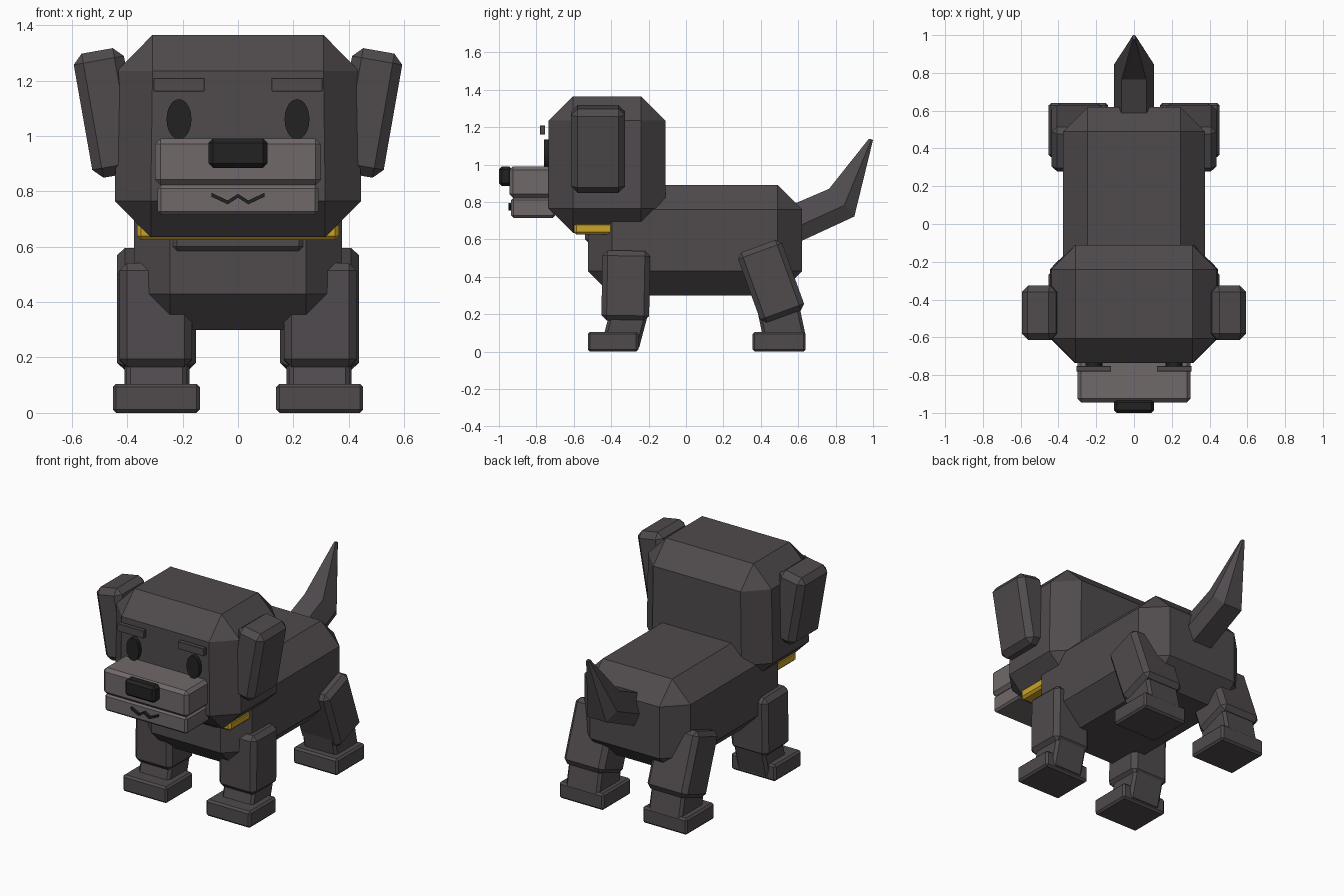
import bpy, bmesh, math
from mathutils import Matrix, Vector

if "Cube" in bpy.data.objects:
    bpy.data.objects.remove(bpy.data.objects["Cube"])


def material(name, colour):
    m = bpy.data.materials.new(name)
    m.diffuse_color = (*colour, 1)
    m.use_nodes = True
    m.node_tree.nodes["Principled BSDF"].inputs["Base Color"].default_value = m.diffuse_color
    return m


FUR = material("dark grey fur", (0.080, 0.070, 0.075))
MUZZLE = material("light grey muzzle", (0.162, 0.138, 0.142))
BLACK = material("black", (0.016, 0.016, 0.016))
GOLD = material("gold", (0.60, 0.37, 0.02))


def finish(name, bm, mat):
    bmesh.ops.recalc_face_normals(bm, faces=bm.faces)
    me = bpy.data.meshes.new(name)
    bm.to_mesh(me)
    bm.free()
    me.materials.append(mat)
    ob = bpy.data.objects.new(name, me)
    bpy.context.collection.objects.link(ob)
    return ob


def block(name, mat, centre, size, bevel, rot=(0, 0), taper=1.0):
    """Chamfered box; rot = degrees about x and y, taper = top width factor."""
    bm = bmesh.new()
    bmesh.ops.create_cube(bm, size=1)
    bmesh.ops.scale(bm, vec=size, verts=bm.verts)
    bmesh.ops.bevel(bm, geom=bm.edges[:], offset=bevel, segments=1,
                    affect='EDGES', clamp_overlap=True)
    for v in bm.verts:
        if v.co.z > 0:
            v.co.x *= taper
    m = (Matrix.Translation(centre) @ Matrix.Rotation(math.radians(rot[1]), 4, 'Y')
         @ Matrix.Rotation(math.radians(rot[0]), 4, 'X'))
    bmesh.ops.transform(bm, matrix=m, verts=bm.verts)
    return finish(name, bm, mat)


def span(name, mat, x, y, z, bevel, **kw):
    """Chamfered box given by its limits on each axis."""
    lim = (x, y, z)
    return block(name, mat, [(a + b) / 2 for a, b in lim],
                 [b - a for a, b in lim], bevel, **kw)


def loft(name, mat, rings):
    """Closed skin through rings of equal point count."""
    bm = bmesh.new()
    rows = [[bm.verts.new(p) for p in r] for r in rings]
    n = len(rows[0])
    for a, b in zip(rows, rows[1:]):
        for i in range(n):
            j = (i + 1) % n
            bm.faces.new((a[i], a[j], b[j], b[i]))
    bm.faces.new(rows[0])
    bm.faces.new(rows[-1])
    return finish(name, bm, mat)


# Torso, neck, collar and head
span("body", FUR, (-.375, .375), (-.525, .62), (.30, .89), .13)
span("neck", FUR, (-.24, .24), (-.54, -.20), (.58, .80), .02)
span("collar", GOLD, (-.365, .365), (-.60, -.22), (.625, .69), .014)
span("head", FUR, (-.445, .445), (-.735, -.11), (.635, 1.365), .13, taper=.98)

# Muzzle and nose
span("upper_muzzle", MUZZLE, (-.30, .30), (-.945, -.70), (.822, .99), .02)
span("lower_muzzle", MUZZLE, (-.29, .29), (-.935, -.70), (.715, .822), .012)
span("nose", BLACK, (-.107, .107), (-1.0, -.93), (.885, .99), .016)

# Zigzag mouth
line = [(-.095, .787), (-.037, .760), (0, .784), (.037, .760), (.095, .787)]
loft("mouth", BLACK, [[(x, y, z + t) for y, t in
                       ((-.95, -.007), (-.95, .007), (-.934, .007), (-.934, -.007))]
                      for x, z in line])

for s, side in ((-1, "left"), (1, "right")):
    # Eyes and brows
    ring = [(s * .213 + .045 * math.cos(a), 1.06 + .073 * math.sin(a))
            for a in (i * math.tau / 20 for i in range(20))]
    loft(side + "_eye", BLACK, [[(x, y, z) for x, z in ring] for y in (-.76, -.734)])
    block(side + "_brow", FUR, (s * .213, -.767, 1.185), (.185, .028, .048), .002)
    # Floppy ears, leaning outwards at the top
    block(side + "_ear", FUR, (s * .469, -.47, 1.083), (.184, .29, .455), .035,
          rot=(0, s * 10))
    # Front leg
    block(side + "_front_leg", FUR, (s * .297, -.322, .352), (.262, .255, .375), .028,
          rot=(-1, 0))
    block(side + "_front_shin", FUR, (s * .295, -.325, .13), (.22, .20, .20), .016,
          rot=(-15, 0))
    span(side + "_front_paw", FUR, sorted((s * .138, s * .452)), (-.525, -.255),
         (0, .105), .012)
    # Hind leg
    block(side + "_hind_leg", FUR, (s * .294, .455, .375), (.284, .25, .40), .028,
          rot=(20, 0))
    block(side + "_hind_shin", FUR, (s * .292, .512, .145), (.235, .225, .20), .016,
          rot=(12, 0))
    span(side + "_hind_paw", FUR, sorted((s * .138, s * .452)), (.355, .64),
         (0, .105), .012)


# Bent tapering tail with six-sided sections
def tail_ring(top, bottom, narrow, wide):
    t, b = Vector(top), Vector(bottom)
    m = t.lerp(b, .6)
    return [(narrow, *t), (wide, *m), (narrow, *b),
            (-narrow, *b), (-wide, *m), (-narrow, *t)]


loft("tail", FUR, [tail_ring((.56, .782), (.56, .565), .068, .105),
                   tail_ring((.765, .87), (.90, .722), .065, .105),
                   tail_ring((.978, 1.138), (1.0, 1.132), .006, .010)])
